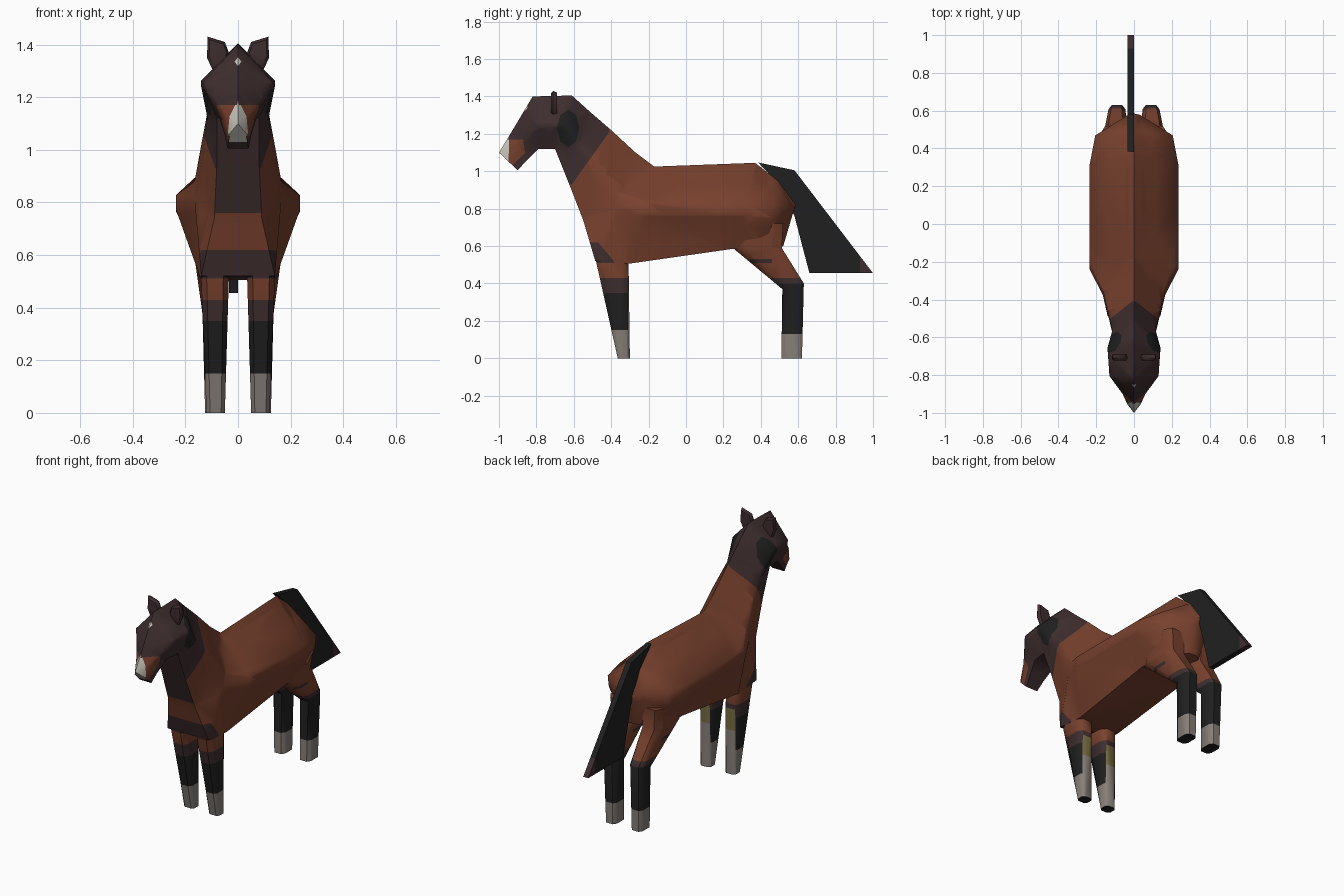
import bpy, bmesh, math
from mathutils import Vector

if "Cube" in bpy.data.objects:
    bpy.data.objects.remove(bpy.data.objects["Cube"])


def material(name, rgb):
    lin = [((c / 255 + 0.055) / 1.055) ** 2.4 if c > 10 else c / 255 / 12.92 for c in rgb]
    m = bpy.data.materials.new(name)
    m.diffuse_color = (*lin, 1)
    m.use_nodes = True
    m.node_tree.nodes["Principled BSDF"].inputs["Base Color"].default_value = m.diffuse_color
    return m


MATS = [material("chestnut", (120, 65, 46)), material("dark_brown", (63, 46, 47)),
        material("black", (31, 32, 31)), material("white_blaze", (205, 200, 190)),
        material("sock_grey", (135, 127, 121)), material("tan", (116, 106, 66))]
BROWN, DARK, BLACK, WHITE, SOCK, TAN = range(6)


def loft(rings):
    """Skin a list of equal-length point rings and cap both ends."""
    bm = bmesh.new()
    vs = [[bm.verts.new(p) for p in r] for r in rings]
    n = len(rings[0])
    for a, b in zip(vs, vs[1:]):
        for i in range(n):
            j = (i + 1) % n
            bm.faces.new((a[i], a[j], b[j], b[i]))
    bm.faces.new(vs[0])
    bm.faces.new(vs[-1])
    bmesh.ops.recalc_face_normals(bm, faces=bm.faces[:])
    bmesh.ops.triangulate(bm, faces=bm.faces[:])
    return bm


def paint(bm, poly, axis, mat, test=lambda c, n: True):
    """Colour faces inside a convex polygon seen along axis 0 (y,z) or 1 (x,z)."""
    k = 1 if axis == 0 else 0
    mid = [sum(p[i] for p in poly) / len(poly) for i in (0, 1)]
    planes = []
    for (a, b), (c, d) in zip(poly, poly[1:] + poly[:1]):
        co, no = Vector((0, 0, b)), Vector((0, 0, a - c))
        co[k], no[k] = a, d - b
        m = Vector((0, 0, mid[1]))
        m[k] = mid[0]
        if (m - co).dot(no) > 0:
            no = -no
        no.normalize()
        planes.append((co, no))
        bmesh.ops.bisect_plane(bm, geom=bm.verts[:] + bm.edges[:] + bm.faces[:],
                               plane_co=co, plane_no=no, dist=1e-5)
    bm.normal_update()
    for f in bm.faces:
        c = f.calc_center_median()
        if all((c - co).dot(no) < 1e-5 for co, no in planes) and test(c, f.normal):
            f.material_index = mat


def band(bm, z0, z1, mat, test=lambda c, n: True):
    paint(bm, [(-2, z0), (2, z0), (2, z1), (-2, z1)], 0, mat, test)


def finish(bm, name, angle=50):
    me = bpy.data.meshes.new(name)
    bm.to_mesh(me)
    bm.free()
    for m in MATS:
        me.materials.append(m)
    ob = bpy.data.objects.new(name, me)
    bpy.context.collection.objects.link(ob)
    bpy.ops.object.select_all(action='DESELECT')
    ob.select_set(True)
    bpy.context.view_layer.objects.active = ob
    bpy.ops.object.shade_smooth_by_angle(angle=math.radians(angle))
    return ob


def section(top, bot, w, t1, t2, wb):
    """Kite-shaped ring: ridge on top, two side points, flat underside."""
    def at(x, t):
        return (x, top[0] + (bot[0] - top[0]) * t, top[1] + (bot[1] - top[1]) * t)
    return [at(0, 0), at(w, t1), at(w, t2), at(wb, 1), at(-wb, 1), at(-w, t2), at(-w, t1)]


# Body, neck and head in one loft
body = loft([section(*s) for s in (
    ((0.585, 0.82), (0.52, 0.60), 0.03, 0.1, 0.4, 0.03),
    ((0.49, 0.95), (0.43, 0.58), 0.205, 0.35, 0.55, 0.14),
    ((0.37, 1.045), (0.25, 0.585), 0.235, 0.47, 0.61, 0.15),
    ((-0.17, 1.025), (-0.31, 0.505), 0.235, 0.38, 0.49, 0.14),
    ((-0.27, 1.10), (-0.485, 0.52), 0.165, 0.38, 0.50, 0.14),
    ((-0.40, 1.22), (-0.55, 0.74), 0.138, 0.40, 0.52, 0.09),
    ((-0.51, 1.315), (-0.632, 0.95), 0.115, 0.45, 0.55, 0.08),
    ((-0.61, 1.405), (-0.70, 1.12), 0.14, 0.50, 0.58, 0.08),
    ((-0.82, 1.40), (-0.79, 1.12), 0.13, 0.50, 0.60, 0.07),
    ((-0.93, 1.215), (-0.855, 1.055), 0.06, 0.40, 0.60, 0.05),
    ((-1.0, 1.10), (-0.90, 1.005), 0.035, 0.45, 0.60, 0.04))])
# Dark head and throat
paint(body, [(-1.1, 0.93), (-0.61, 0.93), (-0.41, 1.21), (-0.40, 1.5), (-1.1, 1.5)], 0, DARK)
paint(body, [(-0.09, 0.76), (0.09, 0.76), (0.09, 1.0), (-0.09, 1.0)], 1, DARK,
      lambda c, n: c.y < -0.5 and n.y < -0.5)
# Dark chest band
paint(body, [(-0.6, 0.52), (-0.38, 0.50), (-0.39, 0.525), (-0.47, 0.62), (-0.6, 0.62)], 0, DARK)
# Cheek patch
paint(body, [(-0.63 + 0.06 * math.cos(a * math.pi / 4), 1.23 + 0.1 * math.sin(a * math.pi / 4))
             for a in range(8)], 0, BLACK, lambda c, n: abs(n.x) > 0.3)
# Muzzle, blaze and star
paint(body, [(-1.01, 1.05), (-0.93, 1.03), (-0.86, 1.10), (-0.87, 1.17), (-1.01, 1.17)], 0, BROWN)
paint(body, [(-1.02, 1.11), (-0.95, 1.03), (-0.945, 1.17), (-1.02, 1.17)], 0, WHITE)
paint(body, [(-0.035, 1.03), (0.035, 1.03), (0, 1.19)], 1, WHITE, lambda c, n: c.y < -0.9)
paint(body, [(-0.013, 1.335), (0, 1.318), (0.013, 1.335), (0, 1.352)], 1, WHITE,
      lambda c, n: c.y < -0.8)
finish(body, "body_and_head")


def leg_ring(s, x0, x1, front, back):
    """Chamfered rectangle; front and back are (y, z), so it can tilt."""
    out = []
    for u, v in ((0.2, 0), (0.8, 0), (1, 0.2), (1, 0.8), (0.8, 1), (0.2, 1), (0, 0.8), (0, 0.2)):
        out.append((s * (x0 + (x1 - x0) * u), front[0] + (back[0] - front[0]) * v,
                    front[1] + (back[1] - front[1]) * v))
    return out


def sole(c, n):
    return n.z < -0.8


for side, s in (("right", 1), ("left", -1)):
    # Front leg
    leg = loft([leg_ring(s, 0.05, 0.12, (-0.365, 0), (-0.30, 0)),
                leg_ring(s, 0.035, 0.14, (-0.478, 0.505), (-0.307, 0.505)),
                leg_ring(s, 0.035, 0.138, (-0.49, 0.57), (-0.315, 0.57))])
    band(leg, 0.51, 0.6, DARK)
    band(leg, 0.35, 0.43, DARK)
    band(leg, 0.15, 0.35, BLACK)
    band(leg, -0.01, 0.15, SOCK)

    def rear(c, n):
        return n.y > 0.6
    band(leg, 0.27, 0.40, TAN, rear)
    band(leg, 0.15, 0.27, SOCK, rear)
    band(leg, -0.01, 0.01, BLACK, sole)
    finish(leg, "front_leg_" + side)

    # Hind leg with thigh
    leg = loft([leg_ring(s, 0.05, 0.125, (0.51, 0), (0.62, 0)),
                leg_ring(s, 0.045, 0.135, (0.515, 0.37), (0.63, 0.40)),
                leg_ring(s, 0.035, 0.165, (0.25, 0.59), (0.512, 0.59)),
                leg_ring(s, 0.04, 0.18, (0.30, 0.72), (0.52, 0.72))])
    paint(leg, [(0.34, 0.51), (0.46, 0.51), (0.46, 0.53), (0.34, 0.53)], 0, DARK)
    band(leg, 0.40, 0.43, DARK)
    band(leg, 0.13, 0.40, BLACK)
    band(leg, -0.01, 0.13, SOCK)
    band(leg, -0.01, 0.01, BLACK, sole)
    finish(leg, "hind_leg_" + side)

    # Ear
    outline = [(0.115, 1.43), (0.05, 1.41), (0.035, 1.37), (0.05, 1.30), (0.095, 1.30), (0.118, 1.35)]
    outline = [(x, z) for x, z in reversed(outline)]
    ear = loft([[(s * (0.077 + (x - 0.077) * k), y, 1.37 + (z - 1.37) * k) for x, z in outline]
                for y, k in ((-0.722, 0.8), (-0.71, 1), (-0.69, 0.85))])
    band(ear, 1.2, 1.5, DARK)
    # mirror of the outer tip kept slim and pointed
    finish(ear, "ear_" + side)

# Tail slab
profile = [(0.385, 1.047), (0.58, 1.005), (1.0, 0.455), (0.66, 0.455), (0.58, 0.76), (0.50, 0.93)]
tail = loft([[(x, y, z) for y, z in profile] for x in (-0.034, 0.0)])
band(tail, 0.4, 1.1, BLACK)
paint(tail, [(0.93, 0.45), (1.01, 0.45), (1.01, 0.5), (0.93, 0.55)], 0, DARK)
finish(tail, "tail", 30)
